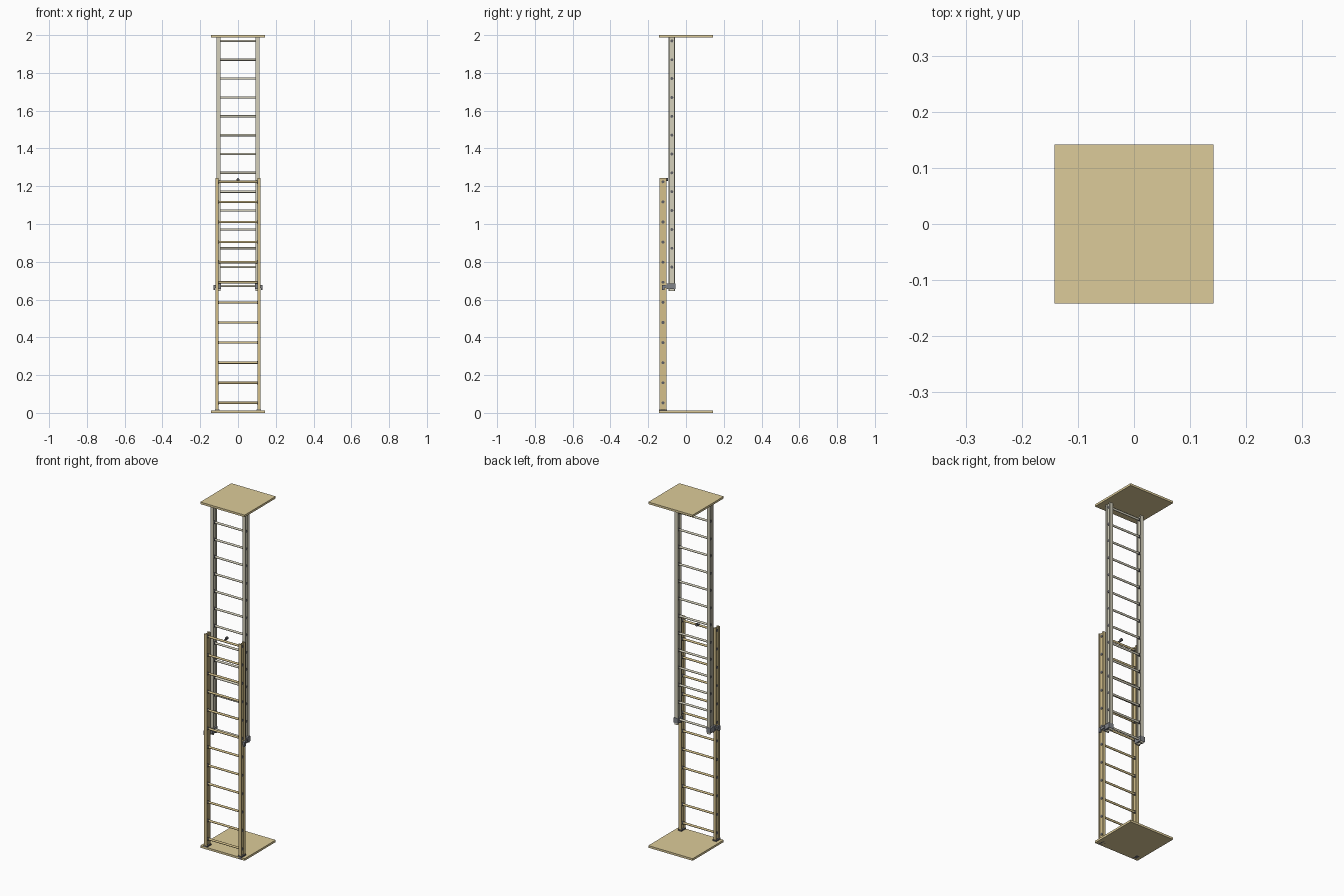
import bpy, math
from mathutils import Vector

if "Cube" in bpy.data.objects:
    bpy.data.objects.remove(bpy.data.objects["Cube"])


def material(name, rgb):
    m = bpy.data.materials.new(name)
    m.diffuse_color = (*rgb, 1)
    m.use_nodes = True
    m.node_tree.nodes["Principled BSDF"].inputs["Base Color"].default_value = m.diffuse_color
    return m


TAN = material("tan_board", (0.72, 0.60, 0.32))
GOLD = material("golden_rail", (0.66, 0.53, 0.26))
PALE = material("pale_rail", (0.66, 0.63, 0.50))
DARK = material("dark_metal", (0.12, 0.12, 0.13))
GREY = material("grey_bracket", (0.22, 0.23, 0.25))


def mesh_object(name, verts, faces, mat):
    me = bpy.data.meshes.new(name)
    me.from_pydata(verts, [], faces)
    me.materials.append(mat)
    ob = bpy.data.objects.new(name, me)
    bpy.context.collection.objects.link(ob)
    return ob


def box(name, x, y, z, mat):
    v = [(a, b, c) for c in z for b in y for a in x]
    f = [(0, 2, 3, 1), (4, 5, 7, 6), (0, 1, 5, 4), (2, 6, 7, 3), (0, 4, 6, 2), (1, 3, 7, 5)]
    return mesh_object(name, v, f, mat)


def prism(name, outline, z, mat):
    n = len(outline)
    v = [(x, y, h) for h in z for x, y in outline]
    f = [tuple(reversed(range(n))), tuple(range(n, 2 * n))]
    f += [(i, (i + 1) % n, n + (i + 1) % n, n + i) for i in range(n)]
    return mesh_object(name, v, f, mat)


def rod(name, p, q, r, mat, sides=12):
    p, q = Vector(p), Vector(q)
    n = sides
    rot = (q - p).to_track_quat('Z', 'Y').to_matrix()
    ring = [rot @ Vector((r * math.cos(2 * math.pi * i / n), r * math.sin(2 * math.pi * i / n), 0))
            for i in range(n)]
    v = [p + d for d in ring] + [q + d for d in ring]
    f = [tuple(reversed(range(n))), tuple(range(n, 2 * n))]
    f += [(i, (i + 1) % n, n + (i + 1) % n, n + i) for i in range(n)]
    ob = mesh_object(name, v, f, mat)
    for poly in ob.data.polygons:
        poly.use_smooth = len(poly.vertices) == 4
    return ob


def mirrored(ob):
    # Both sides share one mesh, mirrored across the ladder's centre plane
    ob.modifiers.new("both_sides", 'MIRROR')
    return ob


def i_beam(x0, x1, y0, y1, web, flange):
    a, b = (x0 + x1) / 2 - web / 2, (x0 + x1) / 2 + web / 2
    return [(x0, y0), (x1, y0), (x1, y0 + flange), (b, y0 + flange), (b, y1 - flange),
            (x1, y1 - flange), (x1, y1), (x0, y1), (x0, y1 - flange), (a, y1 - flange),
            (a, y0 + flange), (x0, y0 + flange)]


def ladder(name, x, y, z, first, step, count, mat):
    # Pair of flanged rails joined by evenly spaced rungs with end collars
    mirrored(prism(name + "_rails", i_beam(*x, *y, 0.004, 0.005), z, mat))
    yc, web = sum(y) / 2, sum(x) / 2
    for i in range(count):
        h = first + i * step
        rod(f"{name}_rung", (-web, yc, h), (web, yc, h), 0.006, mat)
        mirrored(rod(f"{name}_rung_collar", (web - 0.011, yc, h), (web + 0.004, yc, h), 0.008, DARK))


# Square boards at floor and ceiling
box("base_board", (-0.142, 0.142), (-0.142, 0.142), (0, 0.012), TAN)
box("top_board", (-0.142, 0.142), (-0.142, 0.142), (1.988, 2.0), TAN)

# Two overlapping ladder sections
ladder("lower", (0.102, 0.12), (-0.14, -0.104), (0.008, 1.244), 0.053, 0.1064, 12, GOLD)
ladder("upper", (0.093, 0.113), (-0.092, -0.058), (0.645, 1.989), 0.672, 0.0998, 14, PALE)

# Feet wrapping the lower rail ends
mirrored(box("foot", (0.099, 0.123), (-0.142, -0.101), (0.0, 0.019), DARK))

# Guide brackets at the bottom of the upper section
mirrored(box("guide_bracket", (0.091, 0.119), (-0.104, -0.056), (0.655, 0.684), GREY))
mirrored(box("guide_arm", (0.117, 0.126), (-0.128, -0.09), (0.662, 0.676), GREY))
mirrored(box("guide_hook", (0.121, 0.131), (-0.128, -0.115), (0.65, 0.676), GREY))

# Pulley hung from the highest lower rung
rod("pulley_wheel", (0, -0.106, 1.235), (0, -0.096, 1.235), 0.008, DARK, 16)
box("pulley_strap", (-0.003, 0.003), (-0.122, -0.1), (1.227, 1.235), DARK)
